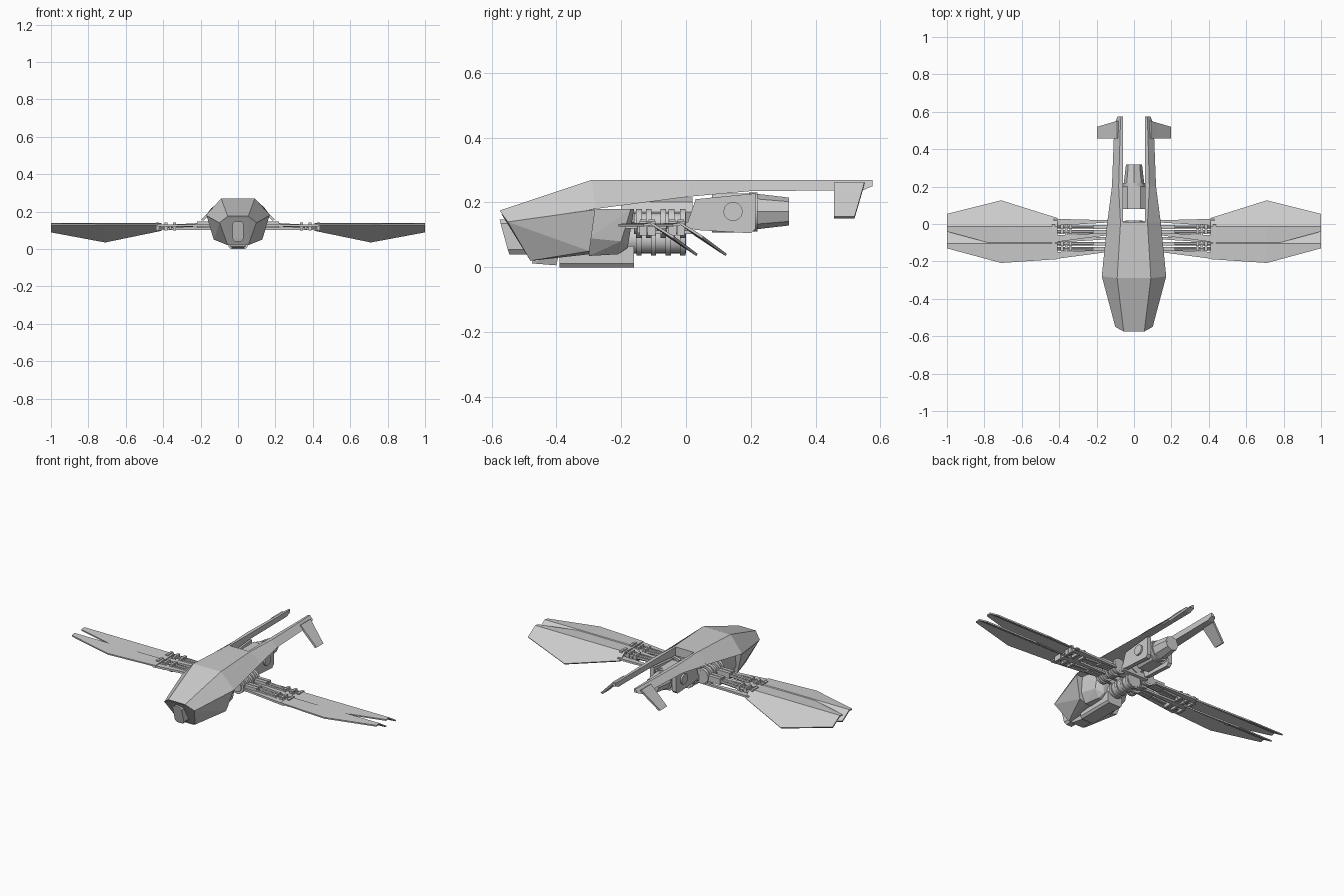
import bpy, bmesh, math
from mathutils import Vector, Matrix

if "Cube" in bpy.data.objects:
    bpy.data.objects.remove(bpy.data.objects["Cube"])


def finish(name, bm, mirror=False, smooth=False):
    bmesh.ops.recalc_face_normals(bm, faces=bm.faces)
    me = bpy.data.meshes.new(name)
    bm.to_mesh(me)
    bm.free()
    ob = bpy.data.objects.new(name, me)
    bpy.context.collection.objects.link(ob)
    if mirror:
        ob.modifiers.new("mirror", 'MIRROR').use_mirror_merge = False
    if smooth:
        bpy.context.view_layer.objects.active = ob
        ob.select_set(True)
        bpy.ops.object.shade_smooth_by_angle(angle=math.radians(35))
        ob.select_set(False)
    return ob


def loft(name, sections, mirror=False):
    bm = bmesh.new()
    rings = [[bm.verts.new(p) for p in s] for s in sections]
    n = len(rings[0])
    for a, b in zip(rings, rings[1:]):
        for i in range(n):
            j = (i + 1) % n
            bm.faces.new((a[i], a[j], b[j], b[i]))
    bm.faces.new(rings[0])
    bm.faces.new(rings[-1])
    return finish(name, bm, mirror)


def hull(name, half_points, mirror=False, both=True):
    # convex solid; both=True reflects the points across x = 0
    bm = bmesh.new()
    for x, y, z in half_points:
        bm.verts.new((x, y, z))
        if both:
            bm.verts.new((-x, y, z))
    bmesh.ops.remove_doubles(bm, verts=bm.verts, dist=1e-5)
    r = bmesh.ops.convex_hull(bm, input=bm.verts)
    junk = [g for g in r["geom_interior"] if isinstance(g, bmesh.types.BMVert)]
    bmesh.ops.delete(bm, geom=junk, context='VERTS')
    bmesh.ops.dissolve_limit(bm, angle_limit=0.02, verts=bm.verts, edges=bm.edges)
    return finish(name, bm, mirror)


def box(name, x, y, z, mirror=False):
    return hull(name, [(a, b, c) for a in x for b in y for c in z], mirror, False)


def rod(name, a, b, r1, r2=None, seg=16, mirror=False):
    a, b = Vector(a), Vector(b)
    bm = bmesh.new()
    rot = (b - a).to_track_quat('Z', 'Y').to_matrix().to_4x4()
    bmesh.ops.create_cone(bm, cap_ends=True, segments=seg, radius1=r1,
                          radius2=r1 if r2 is None else r2, depth=(b - a).length,
                          matrix=Matrix.Translation((a + b) / 2) @ rot)
    return finish(name, bm, mirror, seg > 8)


# upper shell: y of ridge, ridge half-width, ridge z, y of edge, edge half-width, edge z
shell = [(-.575, .055, .175, -.55, .10, .14), (-.29, .09, .27, -.28, .172, .18),
         (.01, .072, .27, .01, .143, .218)]
loft("upper_shell", [[(-ew, ey, ez), (-rw, ry, rz), (rw, ry, rz), (ew, ey, ez)]
                     for ry, rw, rz, ey, ew, ez in shell])

# tail booms: y, ridge x, edge x, edge z
booms = [(0, .072, .144, .217), (.2, .082, .118, .235), (.46, .075, .108, .237),
         (.545, .072, .10, .237), (.575, .07, .088, .25)]
loft("tail_boom", [[(.06, y, .27), (r, y, .27), (e, y, z), (.062, y, z)]
                   for y, r, e, z in booms], True)
# drooping tail fins
loft("tail_fin", [[(x, y0, z), (x, y1, z), (x - .012, y1, z - .006), (x - .012, y0, z - .006)]
                  for x, y0, y1, z in [(.092, .457, .55, .262), (.118, .457, .543, .235),
                                       (.197, .457, .52, .157)]], True)

# lower nose and belly
hull("lower_nose", [(.098, -.55, .14), (.055, -.57, .165), (.168, -.28, .178),
                    (.13, -.298, .05), (.055, -.48, .02), (.085, -.30, .04)])
hull("nose_camera", [(.018 + .012 * (k == 0), y, z) for k, y, z in
                     [(1, -.575, .148), (0, -.572, .135), (0, -.55, .055), (1, -.545, .04),
                      (1, -.50, .148), (0, -.50, .135), (0, -.48, .055), (1, -.48, .04)]])
hull("chin_sensor", [(.04, -.475, .012), (.03, -.40, .006), (.045, -.47, .05), (.045, -.39, .05)])
hull("belly_pack", [(x, y, z) for y in (-.39, -.16) for x, z in ((.04, 0), (.05, .012), (.05, .065))])
hull("rear_hull", [(.09, -.30, .035), (.125, -.30, .09), (.13, -.30, .18), (.07, -.21, .04),
                   (.105, -.20, .08), (.11, -.17, .18), (.07, -.16, .18), (.06, -.18, .06)])

# central drive below the shell
rod("drive_core", (0, -.18, .085), (0, 0, .085), .042)
rod("drive_spine", (0, -.2, .17), (0, .02, .17), .045, seg=8)
for y in (-.145, -.10, -.055, -.01):
    rod("drive_ring", (0, y - .008, .085), (0, y + .008, .085), .048)
    box("drive_strut", (-.1, .1), (y - .008, y + .008), (.11, .15))

# wing hinge barrels
rod("hinge_barrel", (.10, -.16, .135), (.10, .0, .135), .032, mirror=True)
for y in (-.145, -.115, -.07, -.045, -.01):
    rod("hinge_ring", (.10, y - .009, .135), (.10, y + .009, .135), .045, mirror=True)

# engine, side plates, nozzle
hull("engine_block", [(x, y, z) for y in (.08, .2)
                      for x, z in ((.035, .108), (.06, .135), (.06, .205), (.035, .228))])
hull("engine_plate", [(x, y, z) for x in (.06, .085) for y, z in
                      [(.0, .125), (.03, .115), (.2, .105), (.215, .12), (.215, .228),
                       (.03, .21), (.03, .165)]], True, False)
hull("engine_mount", [(x, y, z) for x in (.0, .085) for y, z in
                      [(-.04, .10), (-.04, .14), (.015, .11), (.015, .14)]])
rod("engine_collar", (0, .195, .17), (0, .22, .17), .06, seg=12)
rod("nozzle", (0, .215, .172), (0, .318, .172), .055, .043, seg=8)
rod("nozzle_bore", (0, .318, .172), (0, .3185, .172), .034, seg=8)
rod("engine_pivot", (.08, .145, .172), (.095, .145, .172), .03, seg=12, mirror=True)


# wings: two overlapping blades per side, each flat in front and drooping behind the crease
def blade(name, off):
    bm = bmesh.new()
    rows = []
    for x, lead, trail, z in [(.41, -.188, -.06, .10), (.71, -.208, .034, .038), (1, -.13, -.038, .092)]:
        rows.append([bm.verts.new((x, y + off, h)) for y, h in
                     [(lead, .13), (-.105, .134), (trail, z)]])
    for a, b in zip(rows, rows[1:]):
        for i in range(2):
            bm.faces.new((a[i], a[i + 1], b[i + 1], b[i]))
    ob = finish(name, bm)
    sol = ob.modifiers.new("thickness", 'SOLIDIFY')
    sol.thickness, sol.offset = .008, 0
    ob.modifiers.new("mirror", 'MIRROR').use_mirror_merge = False


for label, off in (("front", 0), ("rear", .09)):
    blade(label + "_wing", off)
    # root frame strips: inner y pair, outer y pair
    for ya, yb, yc, yd, z in [(-.15, -.138, -.188, -.15, .125), (-.082, -.07, -.10, -.062, .108)]:
        hull(label + "_root_strip", [(x, y + off, z + dz) for x, y in
             [(.14, ya), (.14, yb), (.43, yc), (.43, yd)] for dz in (-.006, .006)], True, False)
    # paired arms with clamps
    for y in (-.132, -.106):
        rod(label + "_arm", (.10, y + off, .135), (.43, y + off, .118), .009, seg=8, mirror=True)
        for x in (.34, .385, .43):
            box(label + "_clamp", (x - .008, x + .008), (y + off - .012, y + off + .012),
                (.098, .142), True)
        box(label + "_arm_cuff", (.14, .22), (y + off - .01, y + off + .01), (.112, .148), True)
    box(label + "_arm_bridge", (.355, .37), (-.15 + off, -.09 + off), (.105, .128), True)
